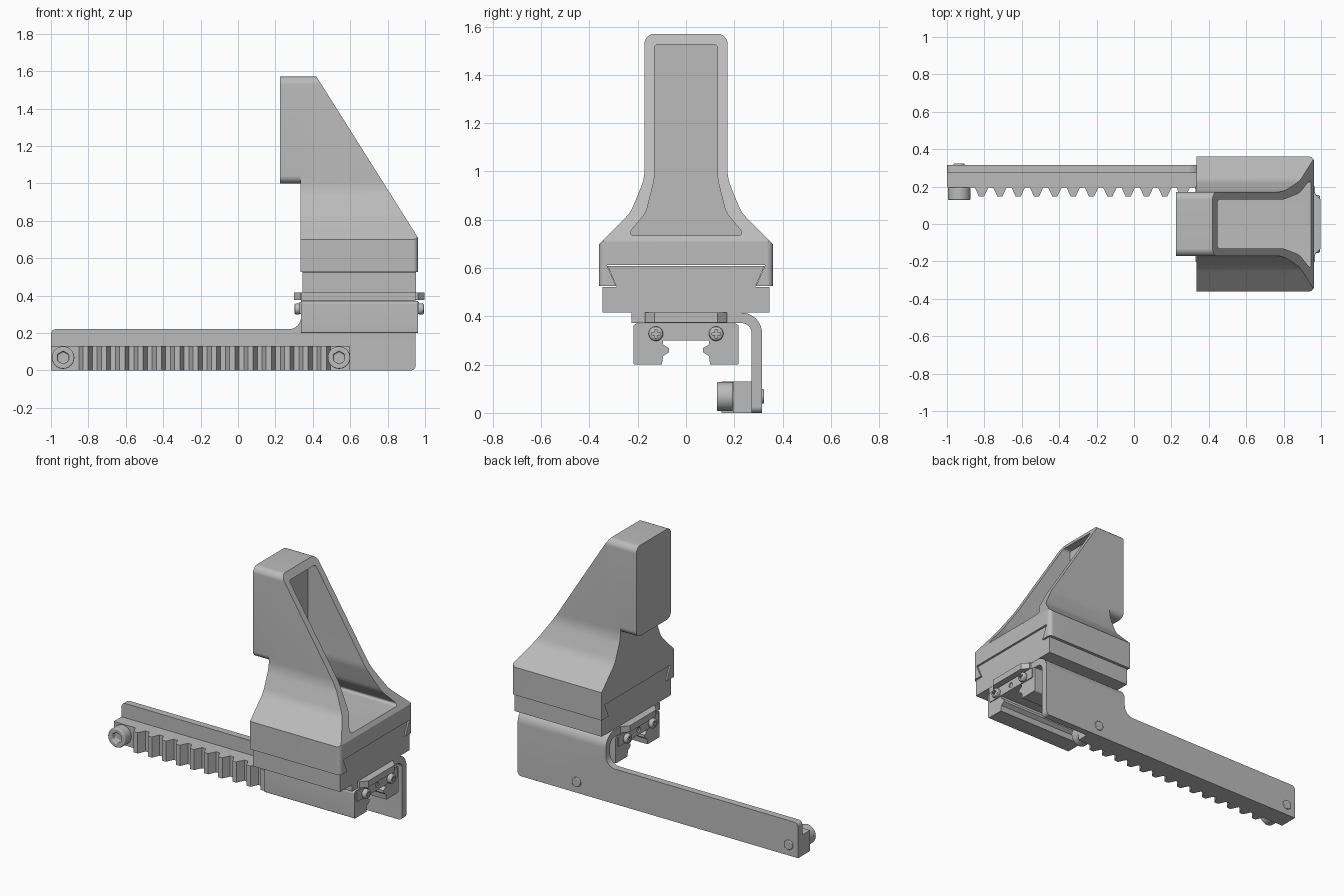
import bpy, bmesh, math
from mathutils import Vector

cube = bpy.data.objects.get("Cube")
if cube:
    bpy.data.objects.remove(cube, do_unlink=True)

grey = bpy.data.materials.new("machined grey")
grey.use_nodes = True
grey.diffuse_color = (0.5, 0.5, 0.5, 1)
grey.node_tree.nodes["Principled BSDF"].inputs["Base Color"].default_value = (0.5, 0.5, 0.5, 1)


def rounded(points, steps=8):
    """Outline from (a, b, optional corner radius) points, corners filleted."""
    out = []
    for i, p in enumerate(points):
        c = Vector(p[:2])
        if len(p) < 3:
            out.append(c)
            continue
        u = (Vector(points[i - 1][:2]) - c).normalized()
        v = (Vector(points[(i + 1) % len(points)][:2]) - c).normalized()
        half = u.angle(v) / 2
        centre = c + (u + v).normalized() * (p[2] / math.sin(half))
        start = c + u * (p[2] / math.tan(half)) - centre
        end = c + v * (p[2] / math.tan(half)) - centre
        for k in range(steps + 1):
            mix = start.lerp(end, k / steps)
            out.append(centre + mix.normalized() * p[2])
    return out


def prism(name, points, axis, lo, hi):
    """Extrude an outline along an axis; outline uses the other two axes."""
    place = {"x": lambda p, d: (d, p[0], p[1]),
             "y": lambda p, d: (p[0], d, p[1]),
             "z": lambda p, d: (p[0], p[1], d)}[axis]
    bm = bmesh.new()
    rings = [[bm.verts.new(place(p, d)) for p in points] for d in (lo, hi)]
    bm.faces.new(rings[0])
    bm.faces.new(rings[1])
    for i in range(len(points)):
        bm.faces.new((rings[0][i - 1], rings[0][i], rings[1][i], rings[1][i - 1]))
    bmesh.ops.recalc_face_normals(bm, faces=bm.faces)
    mesh = bpy.data.meshes.new(name)
    bm.to_mesh(mesh)
    bm.free()
    mesh.materials.append(grey)
    obj = bpy.data.objects.new(name, mesh)
    bpy.context.collection.objects.link(obj)
    return obj


def rect(a0, b0, a1, b1, r=None):
    extra = (r,) if r else ()
    return rounded([(a, b) + extra for a, b in ((a0, b0), (a1, b0), (a1, b1), (a0, b1))])


def circle(a, b, r, n=32, turn=0):
    return [(a + r * math.cos(turn + math.tau * i / n), b + r * math.sin(turn + math.tau * i / n))
            for i in range(n)]


def mirrored(half):
    """Close a right-hand half outline across its centre line."""
    return half + [(-p[0],) + tuple(p[1:]) for p in reversed(half)]


def combine(target, other, operation):
    mod = target.modifiers.new("bool", "BOOLEAN")
    mod.operation, mod.object, mod.solver = operation, other, "EXACT"
    bpy.context.view_layer.objects.active = target
    bpy.ops.object.modifier_apply(modifier=mod.name)
    bpy.data.objects.remove(other, do_unlink=True)


def bevel(obj, width):
    mod = obj.modifiers.new("bevel", "BEVEL")
    mod.width, mod.segments, mod.angle_limit = width, 3, math.radians(40)


# Gripper finger: flared outline, slanted front, rounded plan corners
flare = mirrored([(0.36, 0.525), (0.36, 0.70), (0.23, 0.83, 0.14), (0.172, 0.97, 0.2), (0.172, 1.57, 0.04)])
finger = prism("finger", rounded(flare), "x", 0.335, 0.962)
head = prism("finger_head", rect(-0.172, 1.0, 0.172, 1.57, 0.04), "x", 0.225, 0.40)
combine(finger, head, "UNION")
side = [(0.2, 0.5), (0.962, 0.5), (0.962, 0.71), (0.42, 1.57), (0.42, 1.6), (0.2, 1.6)]
combine(finger, prism("side_cut", side, "y", -0.5, 0.5), "INTERSECT")
plan = rounded([(0.1, -0.36), (0.962, -0.36, 0.025), (0.962, 0.36, 0.025), (0.1, 0.36)])
combine(finger, prism("plan_cut", plan, "z", 0.4, 1.7), "INTERSECT")

# Pocket in the slanted face
pocket = mirrored([(0.24, 0.735, 0.012), (0.22, 0.765, 0.02), (0.165, 0.83, 0.12), (0.13, 0.97, 0.2), (0.13, 1.527, 0.015)])
combine(finger, prism("pocket_cut", rounded(pocket), "x", 0.395, 1.2), "DIFFERENCE")

# Dovetail slot and the mating base block
slot = mirrored([(0.29, 0.5), (0.29, 0.527), (0.328, 0.612)])
combine(finger, prism("slot_cut", slot, "x", 0.2, 1.2), "DIFFERENCE")
block = mirrored([(0.345, 0.415), (0.345, 0.522), (0.287, 0.522), (0.325, 0.609)])
prism("dovetail_base", block, "x", 0.345, 0.952)

# Bent bracket with the long arm
bend = rounded([(0.272, 0), (0.315, 0), (0.315, 0.415, 0.085), (-0.225, 0.415), (-0.225, 0.372), (0.272, 0.372, 0.042)])
bracket = prism("bracket_arm", bend, "x", -1, 0.95)
arm = [(-1, 0), (0.95, 0, 0.025), (0.95, 0.5), (0.337, 0.5), (0.337, 0.22, 0.065), (-1, 0.22, 0.025)]
combine(bracket, prism("arm_cut", rounded(arm), "y", -0.5, 0.5), "INTERSECT")

# Toothed rack
pitch = 0.098
teeth = [(-1, 0.272), (-1, 0.195)]
for i in range(14):
    x = -0.815 + i * pitch
    teeth += [(x - 0.036, 0.195), (x - 0.014, 0.148), (x + 0.014, 0.148), (x + 0.036, 0.195)]
teeth += [(0.6, 0.195), (0.6, 0.272)]
prism("rack", teeth, "z", 0, 0.13)

# Socket screws holding the rack, with their ends behind the arm
for label, x in (("outer", -0.935), ("inner", 0.54)):
    screw = prism(label + "_rack_screw", circle(x, 0.068, 0.06), "y", 0.128, 0.195)
    hexagon = circle(x, 0.068, 0.034, 6, math.pi / 6)
    combine(screw, prism("hex_cut", hexagon, "y", 0.1, 0.16), "DIFFERENCE")
    bevel(screw, 0.006)
    end = prism(label + "_screw_end", circle(x, 0.068, 0.03), "y", 0.31, 0.323)
    bevel(end, 0.004)

# Linear guide carriage: channel with ball ridges inside
channel = mirrored([(0.095, 0.3), (0.095, 0.283), (0.07, 0.268), (0.07, 0.252), (0.095, 0.235),
                    (0.1, 0.2), (0.218, 0.2, 0.008), (0.218, 0.37, 0.015)])
prism("guide_carriage", rounded(channel), "x", 0.337, 0.962)

for label, face, s in (("front", 0.962, 1), ("rear", 0.335, -1)):
    # End cover with its centre hole
    cover = prism(label + "_cover", rect(-0.2, 0.3, 0.2, 0.366, 0.008), "x", face - 0.02 * s, face + 0.006 * s)
    combine(cover, prism("hole_cut", circle(0, 0.332, 0.016, 20), "x", face - 0.015 * s, face + 0.1 * s), "DIFFERENCE")
    # Tapered tab above the cover
    tab = [(face - 0.05 * s, -0.17), (face, -0.17), (face + 0.036 * s, -0.13),
           (face + 0.036 * s, 0.13), (face, 0.17), (face - 0.05 * s, 0.17)]
    prism(label + "_tab", tab, "z", 0.375, 0.415)
    # Cross-head screws
    for side_name, y in (("right", -0.125), ("left", 0.125)):
        name = label + "_" + side_name + "_screw"
        screw = prism(name, circle(y, 0.328, 0.03, 24), "x", face, face + 0.033 * s)
        bevel(screw, 0.012)
        bpy.context.view_layer.objects.active = screw
        bpy.ops.object.modifier_apply(modifier="bevel")
        for w, h in ((0.018, 0.005), (0.005, 0.018)):
            cross = rect(y - w, 0.328 - h, y + w, 0.328 + h)
            combine(screw, prism("cross_cut", cross, "x", face + 0.02 * s, face + 0.1 * s), "DIFFERENCE")

# Smooth the fillets, keep sharp edges
for obj in bpy.context.scene.objects:
    obj.select_set(obj.type == "MESH")
bpy.context.view_layer.objects.active = finger
bpy.ops.object.shade_smooth_by_angle(angle=math.radians(30))
